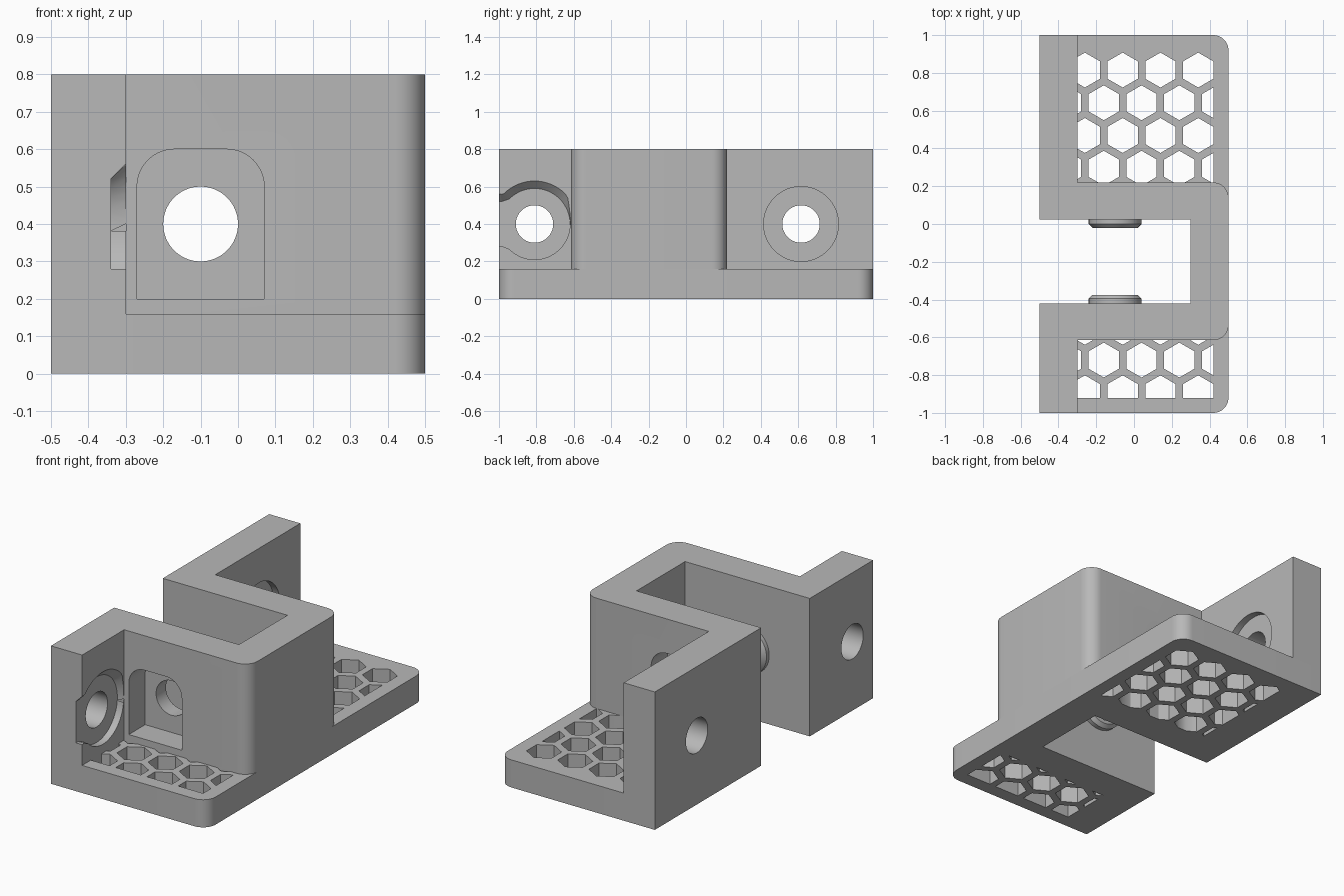
import bpy, bmesh, math
from mathutils import Vector

if "Cube" in bpy.data.objects:
    bpy.data.objects.remove(bpy.data.objects["Cube"], do_unlink=True)

grey = bpy.data.materials.new("light_grey")
grey.use_nodes = True
grey.diffuse_color = (0.48, 0.48, 0.48, 1)
grey.node_tree.nodes["Principled BSDF"].inputs["Base Color"].default_value = grey.diffuse_color


def finish(name, bm):
    bmesh.ops.recalc_face_normals(bm, faces=bm.faces)
    mesh = bpy.data.meshes.new(name)
    bm.to_mesh(mesh)
    bm.free()
    mesh.materials.append(grey)
    obj = bpy.data.objects.new(name, mesh)
    bpy.context.collection.objects.link(obj)
    return obj


def loft(name, rings, closed=False):
    """Skin equal-sized rings of points; cap the ends unless closed."""
    bm = bmesh.new()
    loops = [[bm.verts.new(p) for p in ring] for ring in rings]
    n = len(loops[0])
    pairs = list(zip(loops, loops[1:]))
    if closed:
        pairs.append((loops[-1], loops[0]))
    else:
        bm.faces.new(loops[0])
        bm.faces.new(loops[-1])
    for a, b in pairs:
        for i in range(n):
            j = (i + 1) % n
            bm.faces.new((a[i], a[j], b[j], b[i]))
    return finish(name, bm)


PLACE = {"x": lambda u, v, d: (d, u, v),
         "y": lambda u, v, d: (u, d, v),
         "z": lambda u, v, d: (u, v, d)}


def prism(name, pts, axis, lo, hi):
    return loft(name, [[PLACE[axis](u, v, d) for u, v in pts] for d in (lo, hi)])


def circle(u, v, r, n=64):
    return [(u + r * math.cos(math.tau * i / n), v + r * math.sin(math.tau * i / n))
            for i in range(n)]


def rounded(corners, n=10):
    """Outline whose corners may carry a third value, the radius."""
    out = []
    for i, c in enumerate(corners):
        p = Vector(c[:2])
        if len(c) == 2:
            out.append(tuple(p))
            continue
        r = c[2]
        d_in = (p - Vector(corners[i - 1][:2])).normalized()
        d_out = (Vector(corners[(i + 1) % len(corners)][:2]) - p).normalized()
        mid = p - d_in * r + d_out * r
        for k in range(n + 1):
            a = math.pi / 2 * k / n
            out.append(tuple(mid - d_out * r * math.cos(a) + d_in * r * math.sin(a)))
    return out


def cut(obj, cutter):
    cutter.hide_render = True
    mod = obj.modifiers.new("cut", "BOOLEAN")
    mod.operation = "DIFFERENCE"
    mod.solver = "EXACT"
    mod.object = cutter
    bpy.context.view_layer.objects.active = obj
    bpy.ops.object.modifier_apply(modifier=mod.name)
    bpy.data.objects.remove(cutter, do_unlink=True)


def smooth(obj):
    bpy.ops.object.select_all(action="DESELECT")
    obj.select_set(True)
    bpy.context.view_layer.objects.active = obj
    bpy.ops.object.shade_smooth_by_angle(angle=math.radians(30))


PLATE, TOP, MID = 0.16, 0.8, 0.4
OUT_F, IN_F, IN_B, OUT_B = -0.615, -0.42, 0.025, 0.22   # faces of the channel walls
R = 0.08

# Base plate with a notch under the channel
base = prism("base_plate", rounded([
    (-0.5, -1), (0.5, -1, R), (0.5, 1, R), (-0.5, 1),
    (-0.5, IN_B), (0.3, IN_B), (0.3, IN_F), (-0.5, IN_F)]), "z", 0, PLATE)


# Honeycomb openings, trimmed to a rectangle
def honeycomb(y_lo, y_hi, y_first, rows, shift_first):
    bm = bmesh.new()
    radius = 0.08 / math.cos(math.pi / 6)
    for row in range(rows):
        shift = 0.1 * ((row + shift_first) % 2)
        for col in range(5):
            cx, cy = -0.36 + shift + 0.2 * col, y_first - 0.1732 * row
            bm.faces.new([bm.verts.new((cx + radius * math.sin(math.pi / 3 * k),
                                        cy + radius * math.cos(math.pi / 3 * k), -0.05))
                          for k in range(6)])
    for co, no in (((-0.3, 0, 0), (-1, 0, 0)), ((0.42, 0, 0), (1, 0, 0)),
                   ((0, y_lo, 0), (0, -1, 0)), ((0, y_hi, 0), (0, 1, 0))):
        geom = bm.verts[:] + bm.edges[:] + bm.faces[:]
        bmesh.ops.bisect_plane(bm, geom=geom, plane_co=co, plane_no=no, clear_outer=True)
    new = bmesh.ops.extrude_face_region(bm, geom=bm.faces[:])["geom"]
    top = [g for g in new if isinstance(g, bmesh.types.BMVert)]
    bmesh.ops.translate(bm, verts=top, vec=(0, 0, 0.3))
    # keep the lower caps so every cell is a closed solid
    for loop_edges in [[e for e in bm.edges if e.is_boundary]]:
        if loop_edges:
            bmesh.ops.holes_fill(bm, edges=loop_edges, sides=0)
    return finish("honeycomb_cutter", bm)


cut(base, honeycomb(OUT_B, 0.92, 0.815, 4, 1))
cut(base, honeycomb(-0.92, OUT_F, -0.547, 3, 1))

# Upright walls: two flanges joined by a channel
walls = prism("walls", rounded([
    (-0.5, -1), (-0.3, -1), (-0.3, OUT_F), (0.5, OUT_F, R), (0.5, OUT_B, R),
    (-0.3, OUT_B), (-0.3, 1), (-0.5, 1), (-0.5, IN_B), (0.3, IN_B),
    (0.3, IN_F), (-0.5, IN_F)]), "z", PLATE, TOP)

# Arched pockets in the outer channel faces
arch = rounded([(-0.27, 0.2), (0.07, 0.2), (0.07, 0.6, 0.1), (-0.27, 0.6, 0.1)])
cut(walls, prism("pocket_cutter", arch, "y", OUT_F - 0.1, OUT_F + 0.15))
cut(walls, prism("pocket_cutter", arch, "y", OUT_B - 0.15, OUT_B + 0.1))

# Round counterbore in the back flange
cut(walls, prism("counterbore_cutter", circle(0.615, MID, 0.2), "x", -0.34, -0.2))


# Keyhole recess in the front flange, its roof flaring outward
def keyhole(x):
    flare = x + 0.34
    cy, half, r = -0.81, 0.12, 0.19
    pts = [(-1.05, MID - half), (-0.98, MID - half)]
    for i in range(49):
        a = math.radians(-135 + 270 * i / 48)
        rr = r + flare if a >= 0 else r
        pts.append((min(cy + rr * math.cos(a), OUT_F - 0.002), MID + rr * math.sin(a)))
    pts += [(-0.985, MID + half + flare), (-1.05, MID + half + flare)]
    return [(x, u, v) for u, v in pts]


cut(walls, loft("keyhole_cutter", [keyhole(-0.34), keyhole(-0.27)]))

# Screw holes through flanges and channel
for y in (-0.81, 0.615):
    cut(walls, prism("hole_cutter", circle(y, MID, 0.1), "x", -0.6, -0.2))
cut(walls, prism("hole_cutter", circle(-0.1, MID, 0.1), "y", -0.8, 0.4))

# Chamfered ring bosses facing each other inside the channel
for name, y, way in (("front_boss", IN_F, 1), ("back_boss", IN_B, -1)):
    profile = [(0.1, 0), (0.14, 0), (0.14, 0.025), (0.12, 0.045), (0.1, 0.045)]
    smooth(loft(name, [[(u, y + way * h, v) for u, v in circle(-0.1, MID, r)]
                       for r, h in profile], closed=True))

smooth(base)
smooth(walls)
